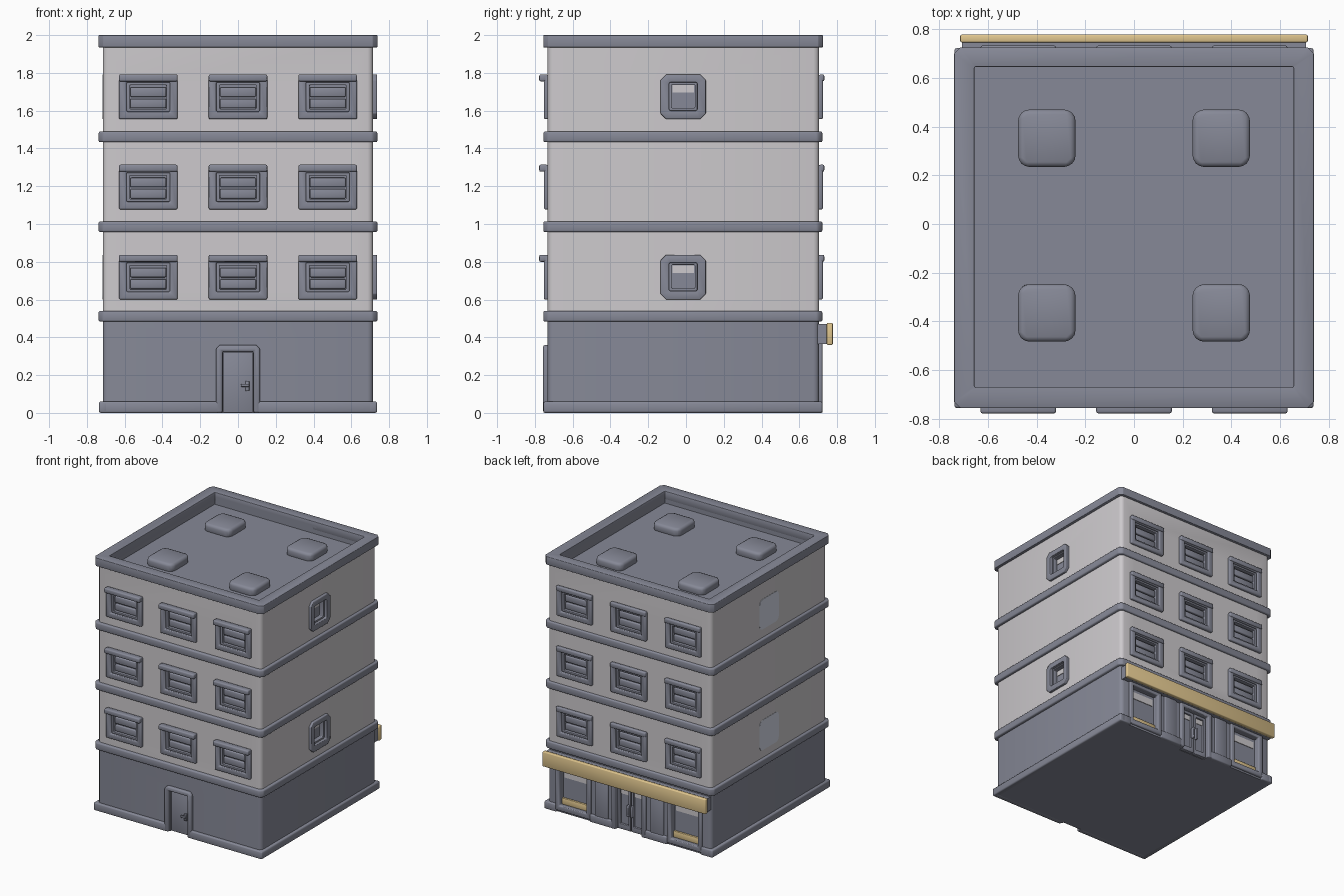
import bpy, bmesh, math

cube = bpy.data.objects.get("Cube")
if cube:
    bpy.data.objects.remove(cube, do_unlink=True)


def material(name, r, g, b):
    m = bpy.data.materials.new(name)
    m.use_nodes = True
    m.diffuse_color = (r, g, b, 1)
    m.node_tree.nodes["Principled BSDF"].inputs["Base Color"].default_value = (r, g, b, 1)
    return m


TRIM = material("slate_grey", 0.24, 0.25, 0.31)
WALL = material("light_wall", 0.61, 0.59, 0.61)
GOLD = material("gold", 0.74, 0.56, 0.27)
PALE = material("pale_glass", 0.76, 0.80, 0.92)

# Each facade maps (across, up, outward) to world space
FACES = {
    "front": lambda u, v, d: (u, -d, v),
    "back": lambda u, v, d: (-u, d, v),
    "left": lambda u, v, d: (d, u, v),
    "right": lambda u, v, d: (-d, u, v),
    "top": lambda u, v, d: (u, v, d),
}


def rect(u0, u1, v0, v1, r=0, seg=1):
    """Rectangle outline with optional chamfered or rounded corners."""
    if not r:
        return [(u0, v0), (u1, v0), (u1, v1), (u0, v1)]
    pts = []
    centres = [(u1 - r, v1 - r), (u0 + r, v1 - r), (u0 + r, v0 + r), (u1 - r, v0 + r)]
    for k, (cu, cv) in enumerate(centres):
        for i in range(seg + 1):
            a = math.pi / 2 * (k + i / seg)
            pts.append((cu + r * math.cos(a), cv + r * math.sin(a)))
    return pts


def arch(w, h, t, c=0.02):
    """Door surround outline, open at the ground."""
    i = w - t
    return [(-w, 0), (-w, h - c), (c - w, h), (w - c, h), (w, h - c), (w, 0),
            (i, 0), (i, h - t), (-i, h - t), (-i, 0)]


def smooth(mesh):
    for p in mesh.polygons:
        p.use_smooth = True
    mesh.set_sharp_from_angle(angle=math.radians(50))


def finish(name, mat, bm, bevel):
    bmesh.ops.recalc_face_normals(bm, faces=bm.faces)
    if bevel:
        edges = [e for e in bm.edges if e.calc_face_angle(0) > 0.7]
        bmesh.ops.bevel(bm, geom=edges, offset=bevel, segments=2,
                        profile=0.5, affect='EDGES', clamp_overlap=True)
    mesh = bpy.data.meshes.new(name)
    bm.to_mesh(mesh)
    bm.free()
    mesh.materials.append(mat)
    smooth(mesh)
    ob = bpy.data.objects.new(name, mesh)
    bpy.context.collection.objects.link(ob)
    return ob


def prism(name, mat, face, pts, d0, d1, bevel=0.0):
    bm = bmesh.new()
    f = FACES[face]
    a, b = [[bm.verts.new(f(u, v, d)) for u, v in pts] for d in (d0, d1)]
    n = len(pts)
    bm.faces.new(a)
    bm.faces.new(b)
    for i in range(n):
        j = (i + 1) % n
        bm.faces.new((a[i], a[j], b[j], b[i]))
    return finish(name, mat, bm, bevel)


def ring(name, mat, face, outer, inner, d0, d1, bevel=0.0):
    bm = bmesh.new()
    f = FACES[face]
    loops = [[bm.verts.new(f(u, v, d)) for u, v in pts]
             for pts, d in ((outer, d0), (outer, d1), (inner, d1), (inner, d0))]
    n = len(outer)
    for k in range(4):
        a, b = loops[k], loops[(k + 1) % 4]
        for i in range(n):
            j = (i + 1) % n
            bm.faces.new((a[i], a[j], b[j], b[i]))
    return finish(name, mat, bm, bevel)


def cut(body, face, pts, d0, d1):
    """Carve a recess and discard the cutter."""
    tool = prism("cutter", TRIM, face, pts, d0, d1)
    tool.hide_render = True
    mod = body.modifiers.new("recess", 'BOOLEAN')
    mod.operation, mod.solver, mod.object = 'DIFFERENCE', 'EXACT', tool
    bpy.context.view_layer.objects.active = body
    bpy.ops.object.modifier_apply(modifier=mod.name)
    bpy.data.objects.remove(tool, do_unlink=True)


# Main masses
outline = rect(-.716, .716, -.732, .705, .03, 3)
ground = prism("ground_floor", TRIM, "top", outline, 0, .51)
walls = prism("upper_walls", WALL, "top", outline, .505, 1.95)

# Floor bands
for z in (.483, .957, 1.433):
    prism("floor_band", TRIM, "top", rect(-.738, .738, -.755, .722, .025), z, z + .057, .009)

# Parapet around a sunken roof
cut(walls, "top", rect(-.68, .68, -.695, .67), 1.89, 2.0)
ring("parapet", TRIM, "top", rect(-.738, .738, -.755, .725, .025),
     rect(-.655, .655, -.67, .645, .004), 1.935, 2.0, .02)
ring("parapet_lining", TRIM, "top", rect(-.69, .69, -.705, .68),
     rect(-.655, .655, -.67, .645), 1.885, 1.965)
prism("roof_floor", TRIM, "top", rect(-.675, .675, -.69, .665), 1.88, 1.905)
for x in (-.358, .358):
    for y in (-.365, .352):
        prism("roof_box", TRIM, "top", rect(x - .118, x + .118, y - .118, y + .118, .028),
              1.89, 1.963, .024)

# Front and back windows
FLOORS = (.6, 1.077, 1.555)
for face, wall, out in (("front", .732, .777), ("back", .705, .732)):
    for z in FLOORS:
        for u in (-.475, 0, .475):
            opening = rect(u - .115, u + .115, z + .04, z + .195)
            cut(walls, face, opening, wall - .04, wall + .02)
            ring("window_frame", TRIM, face, rect(u - .155, u + .155, z, z + .235),
                 opening, wall - .01, wall + .02, .008)
            prism("window_lintel", TRIM, face, rect(u - .155, u + .155, z + .2, z + .237),
                  wall, out, .008)
            ring("window_sash", TRIM, face, opening,
                 rect(u - .097, u + .097, z + .055, z + .18), wall - .035, wall + .005, .004)
            prism("window_pane", TRIM, face, opening, wall - .04, wall - .03)
            for v in (.058, .118):
                prism("window_slat", TRIM, face,
                      rect(u - .095, u + .095, z + v, z + v + .05), wall - .032, wall - .008, .006)

# Side windows: framed on one side, flat panes on the other
for z in (FLOORS[0], FLOORS[2]):
    opening = rect(-.09, .06, z + .045, z + .195, .006)
    cut(walls, "left", opening, .67, .73)
    ring("side_window_frame", TRIM, "left", rect(-.135, .105, z, z + .237, .03),
         opening, .70, .736, .01)
    ring("side_window_sash", TRIM, "left", opening,
         rect(-.076, .047, z + .059, z + .184, .004), .675, .715, .004)
    prism("side_window_pane", TRIM, "left", opening, .67, .68)
    prism("side_window_light", WALL, "left", rect(-.072, .043, z + .14, z + .18), .678, .684)
    prism("flat_side_pane", PALE, "right", rect(-.135, .105, z, z + .237, .036, 3), .712, .718)

# Base course, broken at the doors and shop windows
for side in ("left", "right"):
    prism("base_side", TRIM, side, rect(-.755, .722, 0, .06), .69, .737, .01)
for s in (-1, 1):
    for face, a, b, d in (("front", .10, .73, .755), ("back", .63, .73, .722),
                          ("back", .14, .34, .722)):
        prism("base_" + face, TRIM, face, rect(*sorted((s * a, s * b)), 0, .06), d - .05, d, .008)

# Front door
cut(ground, "front", rect(-.08, .08, -.02, .325), .71, .75)
prism("front_door", TRIM, "front", rect(-.078, .078, 0, .322), .70, .72, .003)
prism("front_door_frame", TRIM, "front", arch(.117, .36, .035), .715, .756, .01)
prism("front_door_lock", TRIM, "front", rect(.04, .06, .115, .17), .715, .732, .004)
prism("front_door_handle", TRIM, "front", rect(.015, .06, .138, .154), .73, .745, .004)

# Back entrance with double doors
cut(ground, "back", rect(-.115, .115, -.02, .34), .66, .73)
prism("back_door_frame", TRIM, "back", arch(.15, .375, .035, .01), .68, .723, .008)
for s in (-1, 1):
    leaf = sorted((s * .003, s * .114))
    pane = (leaf[0] + .02, leaf[1] - .02)
    ring("back_door_leaf", TRIM, "back", rect(*leaf, 0, .338), rect(*pane, .04, .315),
         .66, .69, .004)
    prism("back_door_pane", TRIM, "back", rect(*leaf, .005, .335), .655, .672)
    prism("back_door_light", WALL, "back", rect(*pane, .275, .315), .67, .676)
    prism("back_door_handle", TRIM, "back", rect(*sorted((s * .008, s * .024)), .12, .21),
          .685, .712, .005)

    # Shop windows and pilasters
    u0, u1 = sorted((s * .335, s * .64))
    opening = rect(u0 + .035, u1 - .035, .055, .345)
    cut(ground, "back", opening, .66, .73)
    ring("shop_frame", TRIM, "back", rect(u0, u1, .015, .375), opening, .68, .722, .008)
    prism("shop_pane", TRIM, "back", opening, .655, .668)
    prism("shop_light", WALL, "back", rect(u0 + .05, u1 - .05, .265, .32), .666, .673)
    prism("shop_ledge", GOLD, "back", rect(u0 + .035, u1 - .035, .055, .105), .666, .685, .004)
    prism("pilaster", TRIM, "back", rect(*sorted((s * .185, s * .30)), 0, .375), .69, .716, .008)

# Shop sign
prism("sign_backing", TRIM, "back", rect(-.705, .705, .365, .47), .69, .75)
prism("sign_board", GOLD, "back", rect(-.713, .713, .36, .477), .745, .777, .006)

for ob in (ground, walls):
    smooth(ob.data)
